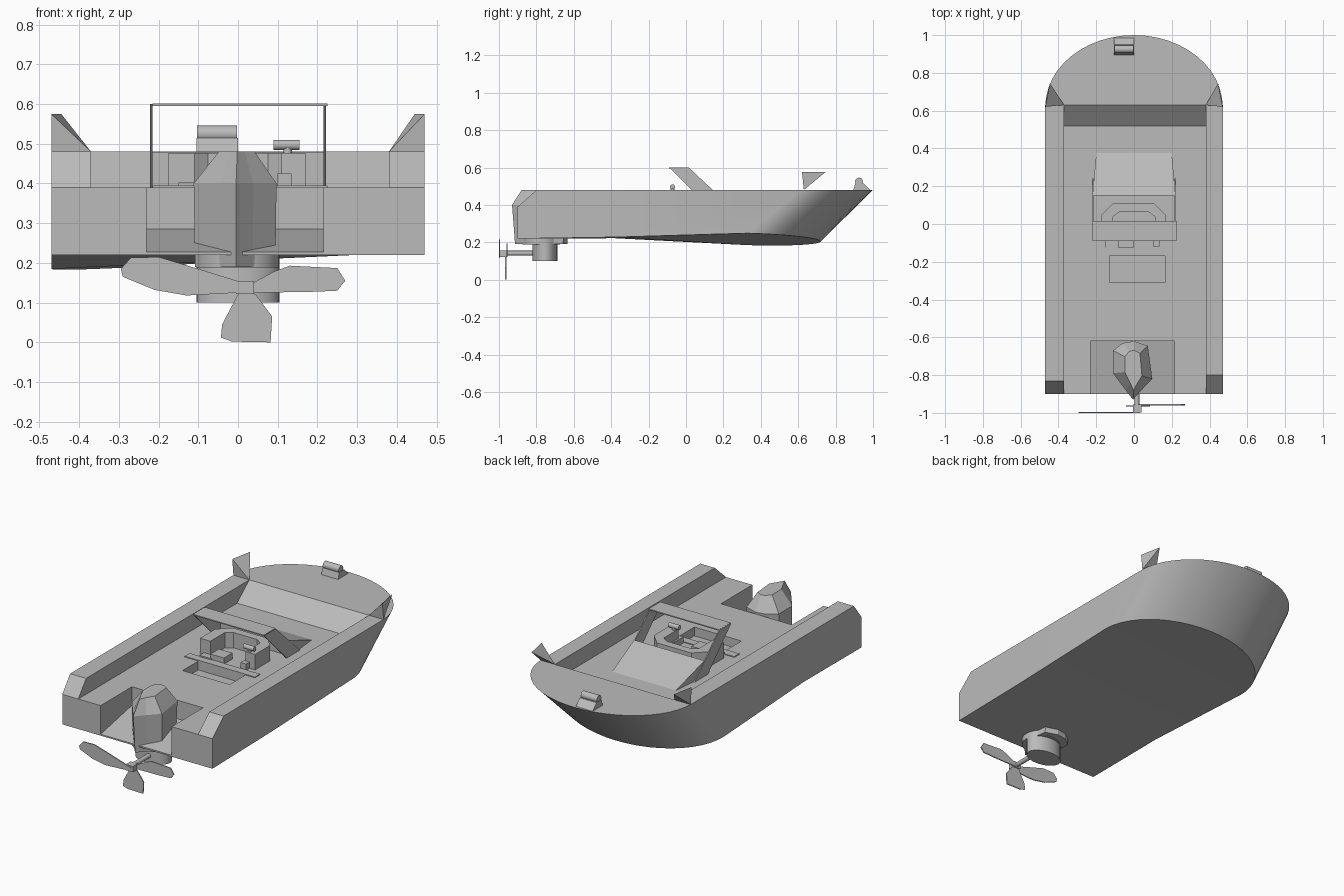
import bpy, bmesh, math
from mathutils import Vector

cube = bpy.data.objects.get("Cube")
if cube:
    bpy.data.objects.remove(cube, do_unlink=True)

grey = bpy.data.materials.new("light_grey")
grey.use_nodes = True
grey.diffuse_color = (0.5, 0.5, 0.5, 1)
grey.node_tree.nodes["Principled BSDF"].inputs["Base Color"].default_value = (0.5, 0.5, 0.5, 1)


def loft(name, rings, strips=False):
    """Join closed rings of points and cap both ends."""
    bm = bmesh.new()
    loops = [[bm.verts.new(p) for p in ring] for ring in rings]
    n = len(loops[0])
    for a, b in zip(loops, loops[1:]):
        for i in range(n):
            j = (i + 1) % n
            bm.faces.new((a[i], a[j], b[j], b[i]))
    for cap in (loops[0], loops[-1]):
        if strips:
            for i in range(n // 2):
                ids = dict.fromkeys((i, i + 1, n - 2 - i, n - 1 - i))
                if len(ids) > 2:
                    bm.faces.new([cap[k] for k in ids])
        else:
            bm.faces.new(cap)
    bmesh.ops.recalc_face_normals(bm, faces=bm.faces)
    mesh = bpy.data.meshes.new(name)
    bm.to_mesh(mesh)
    bm.free()
    mesh.materials.append(grey)
    obj = bpy.data.objects.new(name, mesh)
    bpy.context.collection.objects.link(obj)
    return obj


def prism(name, profile, axis, lo, hi):
    """Extrude a 2D profile along one axis."""
    place = {"X": lambda p, t: (t, p[0], p[1]),
             "Y": lambda p, t: (p[0], t, p[1]),
             "Z": lambda p, t: (p[0], p[1], t)}[axis]
    return loft(name, [[place(p, t) for p in profile] for t in (lo, hi)])


def box(name, x, y, z):
    return prism(name, [(x[0], y[0]), (x[1], y[0]), (x[1], y[1]), (x[0], y[1])], "Z", *z)


def smooth(obj):
    obj.data.shade_smooth()
    obj.data.set_sharp_from_angle(angle=math.radians(32))
    return obj


def oval(cx, cy, rx, ry, n=24):
    return [(cx + rx * math.cos(2 * math.pi * i / n),
             cy + ry * math.sin(2 * math.pi * i / n)) for i in range(n)]


def rod(name, centre, radius, axis, lo, hi):
    return smooth(prism(name, oval(*centre, radius, radius, 16), axis, lo, hi))


def cut(obj, cutter):
    """Subtract a cutter, then discard it."""
    cutter.hide_render = True
    mod = obj.modifiers.new("cut", "BOOLEAN")
    mod.operation, mod.solver, mod.object = "DIFFERENCE", "EXACT", cutter
    graph = bpy.context.evaluated_depsgraph_get()
    mesh = bpy.data.meshes.new_from_object(obj.evaluated_get(graph))
    obj.modifiers.clear()
    obj.data = mesh
    bpy.data.objects.remove(cutter, do_unlink=True)


# Hull: rounded bow, raked forward, slightly twisted underside
half = 0.47
top = [(half, -0.9, 0.48), (half, -0.38, 0.48)]
bottom = [(half, -0.9, 0.22), (half, -0.38, 0.228)]
for i in range(25):
    c, s = math.cos(math.pi * i / 24), math.sin(math.pi * i / 24)
    top.append((half * c, 0.62 + 0.38 * s, 0.48))
    bottom.append((half * c, 0.33 + 0.39 * s, 0.217 + 0.032 * c - 0.012 * s))
top += [(-half, -0.38, 0.48), (-half, -0.9, 0.48)]
bottom += [(-half, -0.38, 0.222), (-half, -0.9, 0.22)]
hull = loft("hull", [bottom, top], strips=True)

# Sunken deck, motor well, foot well and chamfered rail ends
cut(hull, prism("deck_cutter", [(-1.1, 0.39), (0.52, 0.39), (0.63, 0.48), (0.63, 0.7), (-1.1, 0.7)],
                "X", -0.37, 0.38))
cut(hull, prism("well_cutter", [(-1, 0.222), (-0.9, 0.228), (-0.62, 0.285), (-0.62, 0.6), (-1, 0.6)],
                "X", -0.23, 0.215))
cut(hull, box("foot_well_cutter", (-0.13, 0.165), (-0.31, -0.17), (0.34, 0.5)))
for lo, hi, y in ((-0.6, -0.3, -0.83), (0.3, 0.6, -0.8)):
    slope = (y + 0.9) / 0.09
    cut(hull, prism("rail_cutter", [(-0.9, 0.39), (-0.9 + slope * 0.2, 0.59), (-1.1, 0.59), (-1.1, 0.39)],
                    "X", lo, hi))
smooth(hull)

# Corner fins behind the bow deck
for side, inner, label in ((-1, 0.37, "right"), (1, 0.38, "left")):
    a, b, c, d = [Vector(p) for p in ((side * 0.47, 0.63, 0.48), (side * inner, 0.63, 0.48),
                                      (side * 0.47, 0.62, 0.575), (side * 0.445, 0.745, 0.575))]
    bm = bmesh.new()
    v = [bm.verts.new(p) for p in (a, b, c, d)]
    for f in ((0, 1, 2), (0, 1, 3), (1, 2, 3), (0, 2, 3)):
        bm.faces.new([v[i] for i in f])
    bmesh.ops.recalc_face_normals(bm, faces=bm.faces)
    mesh = bpy.data.meshes.new(label + "_fin")
    bm.to_mesh(mesh)
    bm.free()
    mesh.materials.append(grey)
    bpy.context.collection.objects.link(bpy.data.objects.new(label + "_fin", mesh))

# Bow lamp
prism("lamp_base", [(0.895, 0.48), (0.985, 0.48), (0.95, 0.515), (0.905, 0.515)], "X", -0.105, 0)
rod("lamp", (0.925, 0.525), 0.021, "X", -0.103, -0.003)

# Windscreen: sloped cowl, side struts and flat top bar
loft("windscreen_cowl", [[(x * 0.2, 0.375, 0.39), (x * 0.22, 0.15, 0.39), (x * 0.22, 0.15, 0.478)]
                         for x in (-1, 1)])
for x, label in ((-0.218, "right"), (0.218, "left")):
    prism(label + "_strut", [(-0.09, 0.6), (0.015, 0.6), (0.145, 0.478), (0.24, 0.39), (0.12, 0.39)],
          "X", x - 0.003, x + 0.003)
box("windscreen_bar", (-0.215, 0.225), (-0.09, 0.015), (0.595, 0.601))

# Cockpit surround, threshold, seat and console
prism("cockpit_wall", [(-0.175, -0.09), (-0.175, 0.045), (-0.11, 0.11), (0.105, 0.11), (0.17, 0.045),
                       (0.17, -0.09), (0.11, -0.09), (0.11, 0.04), (0.075, 0.065), (-0.075, 0.065),
                       (-0.11, 0.04), (-0.11, -0.09)], "Z", 0.39, 0.477)
box("threshold", (-0.215, 0.225), (-0.17, -0.125), (0.385, 0.395))
box("seat", (-0.085, 0), (-0.125, -0.05), (0.385, 0.425))
box("seat_step", (-0.15, -0.075), (-0.13, -0.09), (0.385, 0.402))
box("console", (0.1, 0.135), (-0.12, -0.04), (0.385, 0.425))
rod("steering_post", (0.125, -0.072), 0.011, "Z", 0.42, 0.49)
rod("steering_bar", (-0.072, 0.497), 0.013, "X", 0.09, 0.155)

# Outboard motor
outline = [(-0.115, -0.67), (-0.06, -0.63), (0, -0.62), (0.075, -0.645), (0.1, -0.82),
           (0.04, -0.88), (-0.005, -0.93), (-0.045, -0.88), (-0.115, -0.79)]
loft("motor_cowl", [[(x * sx, -0.77 + (y + 0.77) * sy, z) for x, y in outline]
                    for sx, sy, z in ((0.94, 0.9, 0.19), (0.97, 1, 0.4), (0.42, 0.68, 0.48))])
smooth(prism("motor_flange", oval(0, -0.775, 0.105, 0.1), "Z", 0.188, 0.235))
smooth(prism("motor_leg", oval(0, -0.755, 0.105, 0.067), "Z", 0.1, 0.2))
rod("propeller_shaft", (0.015, 0.142), 0.013, "Y", -0.975, -0.8)

# Propeller blades: thin plates
right_blade = [(-0.295, 0.185), (-0.27, 0.213), (-0.2, 0.215), (-0.1, 0.185), (0.03, 0.145),
               (0.0, 0.125), (-0.13, 0.118), (-0.21, 0.132), (-0.29, 0.165)]
left_blade = [(0.01, 0.135), (0.09, 0.178), (0.13, 0.193), (0.25, 0.187), (0.27, 0.155),
              (0.25, 0.13), (0.18, 0.127), (0.03, 0.125)]
low_blade = [(0.01, 0.14), (-0.04, 0.045), (-0.043, 0.012), (-0.015, 0.002), (0.082, 0),
             (0.086, 0.065), (0.045, 0.12)]
for name, shape, y in (("right_blade", right_blade, -1.0), ("left_blade", left_blade, -0.96),
                       ("low_blade", low_blade, -0.967)):
    prism(name, shape, "Y", y, y + 0.006)
box("propeller_hub", (-0.005, 0.04), (-0.997, -0.955), (0.122, 0.155))
